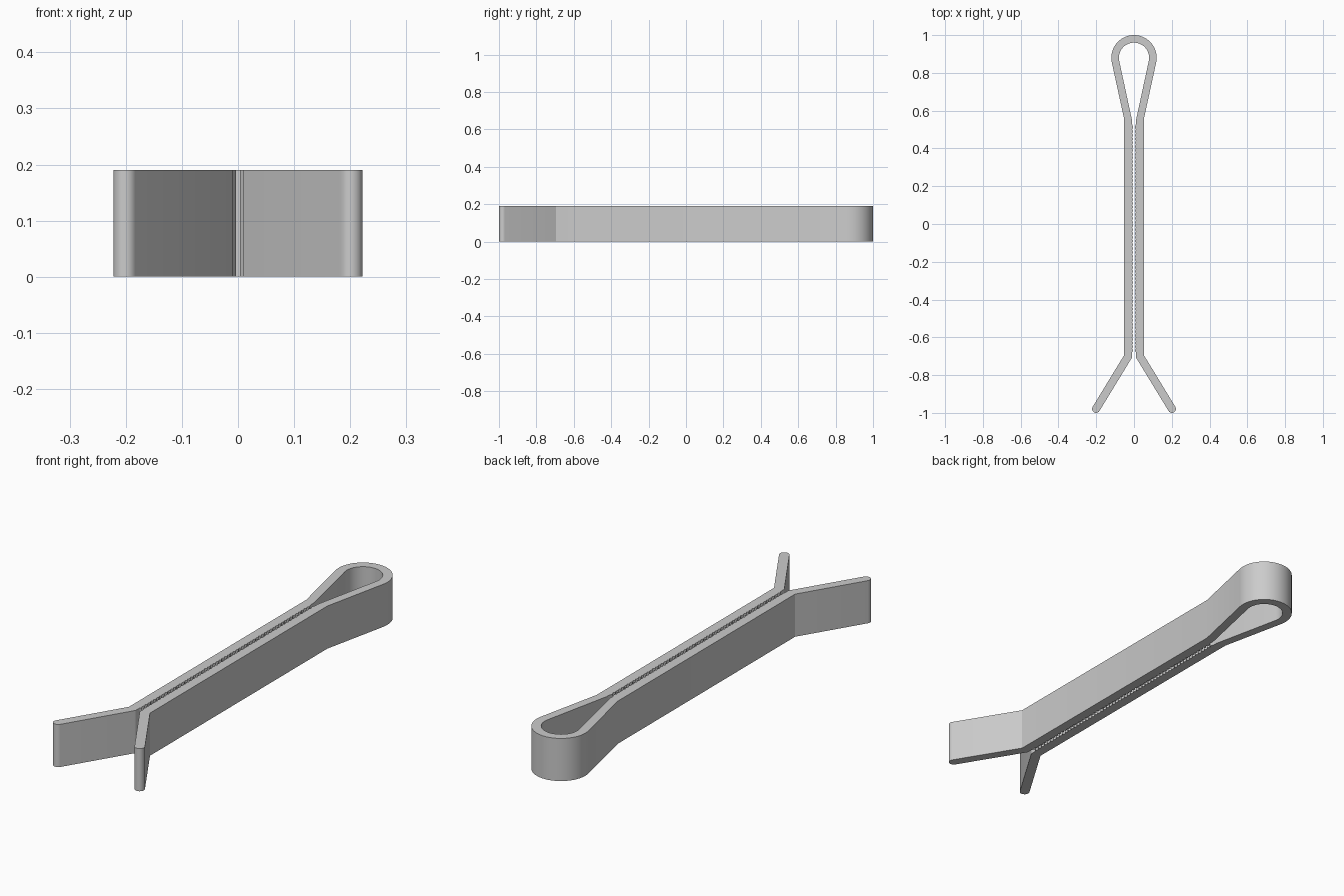
import bpy, bmesh, math
from mathutils import Vector

if "Cube" in bpy.data.objects:
    bpy.data.objects.remove(bpy.data.objects["Cube"])

HEIGHT = 0.19
LOOP_C = Vector((0, 0.88))      # centre of the round head
TIP_C = Vector((0.201, -0.979)) # centre of the rounded leg end
TIP_R = 0.021
LEG_DIR = Vector((0.17, -0.279)).normalized()
PITCH, GRIP_START, GRIP_END = 0.02, -0.68, 0.53


def arc(c, r, a0, a1, n):
    return [Vector((c.x + r * math.cos(a0 + (a1 - a0) * i / n),
                    c.y + r * math.sin(a0 + (a1 - a0) * i / n))) for i in range(n + 1)]


def tangent_angle(p, r):
    """Angle on the head circle where the right-hand line from p touches it."""
    d = p - LOOP_C
    return math.atan2(d.y, d.x) + math.acos(r / d.length)


# Outer right side: head arc, shoulder, straight arm, splayed leg
shoulder_out, shoulder_in = Vector((0.052, 0.555)), Vector((0.01, 0.547))
half = arc(LOOP_C, 0.12, math.pi / 2, tangent_angle(shoulder_out, 0.12), 24)
half += [shoulder_out, Vector((0.052, -0.694))]

# Rounded leg end
a = math.atan2(LEG_DIR.y, LEG_DIR.x)
half += arc(TIP_C, TIP_R, a + math.pi / 2, a - math.pi / 2, 14)

# Inner right side: small grip teeth, then the inside of the head
half.append(Vector((0.01, -0.706)))
count = round((GRIP_END - GRIP_START) / PITCH)
for i in range(count):
    y = GRIP_START + i * PITCH
    half += [Vector((0.01, y)), Vector((0.004, y + PITCH / 2))]
half += [Vector((0.01, GRIP_END)), shoulder_in]
half += arc(LOOP_C, 0.08, tangent_angle(shoulder_in, 0.08), math.pi / 2, 24)

# Mirror the half outline to close the strip
outline = half + [Vector((-p.x, p.y)) for p in reversed(half[1:-1])]

bm = bmesh.new()
# The two middle points of the head lie on x = 0 and are shared by both halves
face = bm.faces.new([bm.verts.new((p.x, p.y, 0)) for p in outline])
ext = bmesh.ops.extrude_face_region(bm, geom=[face])
bmesh.ops.translate(bm, vec=(0, 0, HEIGHT),
                    verts=[v for v in ext["geom"] if isinstance(v, bmesh.types.BMVert)])
bmesh.ops.recalc_face_normals(bm, faces=bm.faces)
# Split the caps cleanly
bmesh.ops.triangulate(bm, faces=[f for f in bm.faces if len(f.verts) > 4])

mesh = bpy.data.meshes.new("spring_clip")
bm.to_mesh(mesh)
bm.free()
clip = bpy.data.objects.new("spring_clip", mesh)
bpy.context.collection.objects.link(clip)

grey = bpy.data.materials.new("light_grey")
grey.diffuse_color = (0.6, 0.6, 0.6, 1)
grey.use_nodes = True
grey.node_tree.nodes["Principled BSDF"].inputs["Base Color"].default_value = grey.diffuse_color
mesh.materials.append(grey)

bpy.context.view_layer.objects.active = clip
clip.select_set(True)
# Below the shoulder bend angle, so only the round parts are smoothed
bpy.ops.object.shade_smooth_by_angle(angle=math.radians(14))
